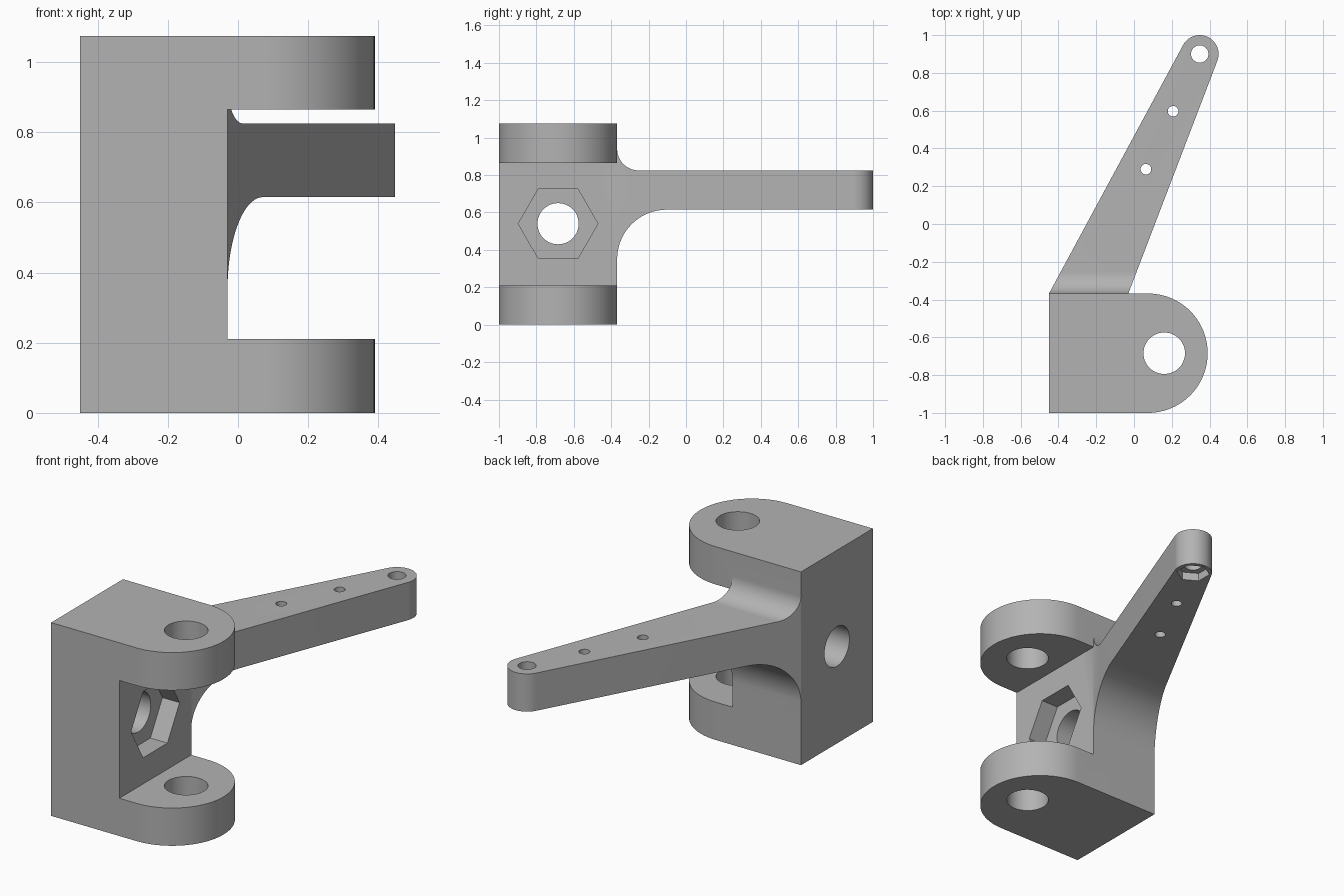
import bpy, bmesh, math
from mathutils import Vector, Matrix

if "Cube" in bpy.data.objects:
    bpy.data.objects.remove(bpy.data.objects["Cube"], do_unlink=True)

# Main dimensions
LEFT, WEB, BACK, HEIGHT = -0.45, -0.03, -0.368, 1.075
MID_Y = (BACK - 1) / 2
LUG_R = (BACK + 1) / 2
ARM_LOW, ARM_TOP = 0.615, 0.825
TIP, TIP_R = Vector((0.348, 0.9)), 0.1

grey = bpy.data.materials.new("plain grey")
grey.use_nodes = True
colour = (0.45, 0.45, 0.45, 1)
grey.diffuse_color = colour
grey.node_tree.nodes["Principled BSDF"].inputs["Base Color"].default_value = colour


def arc(cx, cy, r, start, end, n=32):
    """Points along an arc, angles in degrees."""
    steps = [math.radians(start + (end - start) * i / n) for i in range(n + 1)]
    return [(cx + r * math.cos(a), cy + r * math.sin(a)) for a in steps]


def prism(name, outline, low, high, axis="Z"):
    """Extrude an outline along Z (outline in xy) or X (outline in yz)."""
    bm = bmesh.new()
    face = bm.faces.new([bm.verts.new((u, v, low)) for u, v in outline])
    top = bmesh.ops.extrude_face_region(bm, geom=[face])["geom"]
    bmesh.ops.translate(bm, vec=(0, 0, high - low),
                        verts=[g for g in top if isinstance(g, bmesh.types.BMVert)])
    if axis == "X":
        turn = Matrix(((0, 0, 1), (1, 0, 0), (0, 1, 0))).to_4x4()
        bmesh.ops.transform(bm, matrix=turn, verts=bm.verts)
    bmesh.ops.recalc_face_normals(bm, faces=bm.faces)
    mesh = bpy.data.meshes.new(name)
    bm.to_mesh(mesh)
    bm.free()
    obj = bpy.data.objects.new(name, mesh)
    bpy.context.collection.objects.link(obj)
    mesh.materials.append(grey)
    return obj


def cylinder(u, v, r, low, high, axis="Z", sides=48, turn=0):
    return prism("cutter", arc(u, v, r, turn, turn + 360, sides)[:-1], low, high, axis)


def combine(obj, other, operation):
    mod = obj.modifiers.new(operation, "BOOLEAN")
    mod.operation, mod.solver, mod.object = operation, "EXACT", other
    other.hide_render = True
    bpy.ops.object.select_all(action="DESELECT")
    bpy.context.view_layer.objects.active = obj
    obj.select_set(True)
    bpy.ops.object.modifier_apply(modifier=mod.name)
    bpy.data.objects.remove(other, do_unlink=True)


def tangent_angle(point, side):
    """Angle on the tip circle where the line from a point touches it."""
    d = Vector(point) - TIP
    return math.degrees(math.atan2(d.y, d.x) + side * math.acos(TIP_R / d.length))


# Clevis: round-ended block with a slot between two lugs
centre_x = 0.39 - LUG_R
bracket = prism("steering_bracket",
                [(LEFT, BACK), (LEFT, -1)] + arc(centre_x, MID_Y, LUG_R, -90, 90, 48),
                0, HEIGHT)
slot = prism("slot", [(WEB, -2), (1, -2), (1, 1), (WEB, 1)], 0.21, 0.865)
combine(bracket, slot, "DIFFERENCE")

# Tapered arm: plan outline trimmed by a side profile with root fillets
right, left = (WEB, BACK), (LEFT, BACK)
start = tangent_angle(right, 1)
end = tangent_angle(left, -1)
start -= 360 * round(start / 360)
end += 360 * math.ceil((start - end) / 360)
root = BACK - 0.1
arm = prism("arm", [(LEFT, root), (WEB, root), right]
            + arc(*TIP, TIP_R, start, end) + [left], 0.1, 1.0)
big, small = 0.265, 0.115
side = ([(root, ARM_LOW - big)]
        + arc(BACK + big, ARM_LOW - big, big, 180, 90)
        + [(1.2, ARM_LOW), (1.2, ARM_TOP)]
        + arc(BACK + small, ARM_TOP + small, small, 270, 180, 20)
        + [(root, ARM_TOP + small)])
combine(arm, prism("profile", side, -1, 1, "X"), "INTERSECT")
combine(bracket, arm, "UNION")

# Pin holes, cross bore with hex pocket, arm holes with hex pocket under the tip
cutters = [
    cylinder(0.16, MID_Y, 0.11, -1, 2),
    cylinder(MID_Y, 0.54, 0.11, -1, 1, "X"),
    cylinder(MID_Y, 0.54, 0.213, WEB - 0.105, WEB + 0.2, "X", 6),
    cylinder(*TIP, 0.046, 0, 2),
    cylinder(*TIP, 0.088, 0.3, ARM_LOW + 0.045, "Z", 6, 30),
    cylinder(0.207, 0.597, 0.028, 0, 2, "Z", 32),
    cylinder(0.063, 0.29, 0.028, 0, 2, "Z", 32),
]
for cutter in cutters:
    combine(bracket, cutter, "DIFFERENCE")

bpy.ops.object.shade_smooth_by_angle(angle=math.radians(30))
